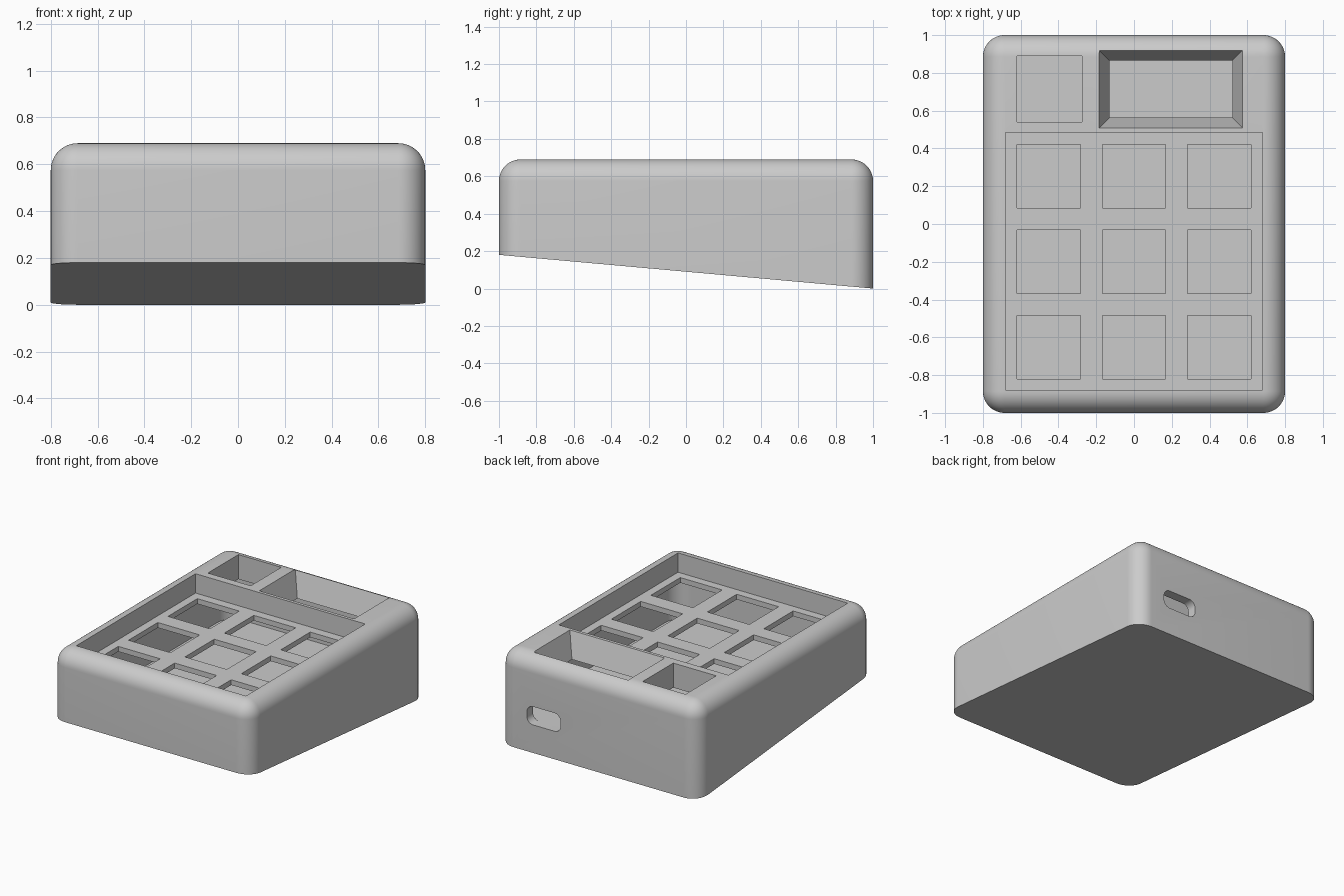
import bpy, bmesh
from math import radians
from mathutils import Vector

if "Cube" in bpy.data.objects:
    bpy.data.objects.remove(bpy.data.objects["Cube"])

TOP, FRONT_BASE = 0.69, 0.18        # case height, lifted front edge of the sloping base
PLATE_TOP, PLATE_UNDER = 0.55, 0.512
FLOOR = 0.2
PITCH = 0.4525                      # key spacing

grey = bpy.data.materials.new("plain grey")
grey.use_nodes = True
grey.diffuse_color = (0.6, 0.6, 0.6, 1)
grey.node_tree.nodes["Principled BSDF"].inputs["Base Color"].default_value = (0.6, 0.6, 0.6, 1)


def block(name, low, high, radius=0, axis=None, top_round=False, shape=None):
    """Box between two corners; rounds the edges along axis and optionally the top."""
    low, high = Vector(low), Vector(high)
    bm = bmesh.new()
    bmesh.ops.create_cube(bm, size=1)
    for v in bm.verts:
        v.co = Vector([h if c > 0 else l for c, l, h in zip(v.co, low, high)])
        if shape:
            shape(v.co)
    if radius:
        def chosen(e):
            a, b = e.verts[0].co, e.verts[1].co
            along = all(abs(a[i] - b[i]) < 1e-5 for i in range(3) if i != axis)
            return along or (top_round and min(a.z, b.z) > high.z - 1e-5)
        bmesh.ops.bevel(bm, geom=[e for e in bm.edges if chosen(e)], offset=radius,
                        segments=12, profile=0.5, affect='EDGES', clamp_overlap=True)
    bmesh.ops.recalc_face_normals(bm, faces=bm.faces)
    mesh = bpy.data.meshes.new(name)
    bm.to_mesh(mesh)
    bm.free()
    mesh.materials.append(grey)
    obj = bpy.data.objects.new(name, mesh)
    bpy.context.collection.objects.link(obj)
    return obj


# Case body with rounded top and corners and a sloping underside
def slope_base(co):
    if co.z < TOP / 2 and co.y < 0:
        co.z = FRONT_BASE


case = block("case", (-0.8, -1, 0), (0.8, 1, TOP), 0.115, 2, True, slope_base)

# Hollow interior and the sunken key area
cutters = [
    block("cavity", (-0.73, -0.93, FLOOR), (0.73, 0.93, PLATE_UNDER), 0.12, 2),
    block("key_recess", (-0.68, -0.88, PLATE_TOP), (0.68, 0.485, TOP + 0.1)),
]

# Square key openings through the plate
half = 0.168
for row in range(3):
    for col in range(3):
        x, y = (col - 1) * PITCH, -0.2 + (row - 1) * PITCH
        cutters.append(block("key_opening", (x - half, y - half, 0.45),
                             (x + half, y + half, 0.6)))

# Knob opening
cutters.append(block("knob_opening", (-0.62, 0.54, 0.45), (-0.276, 0.89, TOP + 0.1)))


# Display window with sloping sides
def flare(co):
    centre = Vector((0.195, 0.715))
    inset = 0.064 if co.z < TOP else -0.009
    for i in range(2):
        co[i] -= inset if co[i] > centre[i] else -inset


cutters.append(block("display_window", (-0.185, 0.508, PLATE_UNDER - 0.03),
                     (0.575, 0.92, TOP + 0.03), shape=flare))

# Rounded cable port in the back wall
cutters.append(block("cable_port", (0.305, 0.85, 0.203), (0.575, 1.1, 0.335), 0.05, 1))

# Cut everything out of the case, then discard the cutters
for c in cutters:
    c.hide_render = True
    mod = case.modifiers.new(c.name, 'BOOLEAN')
    mod.operation, mod.solver, mod.object = 'DIFFERENCE', 'EXACT', c
bpy.context.view_layer.update()
graph = bpy.context.evaluated_depsgraph_get()
result = bpy.data.meshes.new_from_object(case.evaluated_get(graph))
case.modifiers.clear()
case.data = result
for c in cutters:
    bpy.data.objects.remove(c)

# Smooth the rounded strips and keep the flat walls flat
for p in result.polygons:
    p.use_smooth = max(abs(n) for n in p.normal) < 0.9999
result.set_sharp_from_angle(angle=radians(30))
